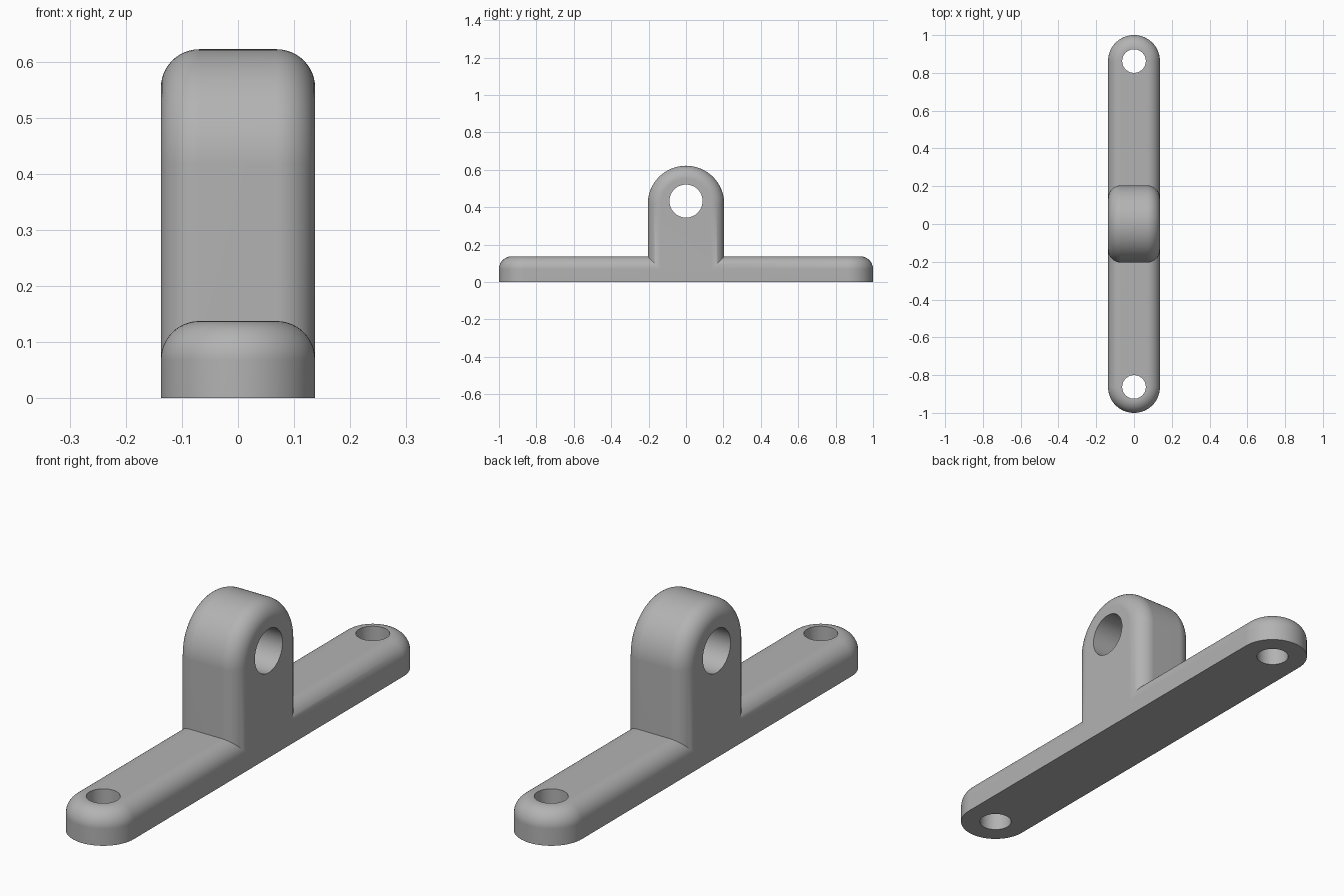
import bpy, bmesh
from math import sin, cos, pi, radians
from mathutils import Matrix

cube = bpy.data.objects.get("Cube")
if cube:
    bpy.data.objects.remove(cube, do_unlink=True)

HALF_W = 0.1375          # half width of base and lug, also base height
FILLET = 0.0688
LUG_R, LUG_Z = 0.2045, 0.4175
STEPS = 12

grey = bpy.data.materials.new("plain grey")
grey.use_nodes = True
grey.diffuse_color = (0.45, 0.45, 0.45, 1)
grey.node_tree.nodes["Principled BSDF"].inputs["Base Color"].default_value = grey.diffuse_color


def arc(cx, cy, r, start, end, n=32):
    return [(cx + r * cos(start + (end - start) * i / n),
             cy + r * sin(start + (end - start) * i / n)) for i in range(n + 1)]


def loft(name, rings):
    """Skin a stack of matching closed rings and cap both ends."""
    bm = bmesh.new()
    loops = [[bm.verts.new(p) for p in ring] for ring in rings]
    for a, b in zip(loops, loops[1:]):
        for i in range(len(a)):
            j = (i + 1) % len(a)
            bm.faces.new((a[i], a[j], b[j], b[i]))
    bm.faces.new(loops[0])
    bm.faces.new(loops[-1])
    bmesh.ops.recalc_face_normals(bm, faces=bm.faces)
    mesh = bpy.data.meshes.new(name)
    bm.to_mesh(mesh)
    bm.free()
    mesh.materials.append(grey)
    obj = bpy.data.objects.new(name, mesh)
    bpy.context.collection.objects.link(obj)
    return obj


def fillet_steps():
    """Pairs of inset and depth below the flat, from wall to flat."""
    angles = [pi / 2 * i / STEPS for i in range(STEPS + 1)]
    return [(FILLET * (1 - cos(a)), FILLET * (1 - sin(a))) for a in angles]


def base_ring(inset, z):
    r, c = HALF_W - inset, 1 - HALF_W
    return [(x, y, z) for x, y in arc(0, c, r, 0, pi) + arc(0, -c, r, pi, 2 * pi)]


def lug_ring(inset, x):
    r = LUG_R - inset
    return [(x, y, z) for y, z in [(r, 0.03)] + arc(0, LUG_Z, r, 0, pi, 48) + [(-r, 0.03)]]


def cut(target, tool, operation):
    mod = target.modifiers.new(operation.lower(), "BOOLEAN")
    mod.operation, mod.solver, mod.object = operation, "EXACT", tool
    bpy.context.view_layer.objects.active = target
    bpy.ops.object.modifier_apply(modifier=mod.name)
    bpy.data.objects.remove(tool, do_unlink=True)


def drill(target, radius, matrix):
    circle = arc(0, 0, radius, 0, 2 * pi, 48)[:-1]
    tool = loft("drill", [[(x, y, z) for x, y in circle] for z in (-0.4, 0.4)])
    tool.data.transform(matrix)
    cut(target, tool, "DIFFERENCE")


# Long base bar with round ends and a filleted top edge
steps = fillet_steps()
bracket = loft("mounting_bracket", [base_ring(0, 0)]
               + [base_ring(i, HALF_W - d) for i, d in steps])

# Upright arched lug, filleted on both sides
side = [(i, HALF_W - d) for i, d in steps]
lug = loft("lug", [lug_ring(i, -x) for i, x in reversed(side)]
           + [lug_ring(i, x) for i, x in side])
cut(bracket, lug, "UNION")

# Screw holes in the base and the cross hole in the lug
for s in (-1, 1):
    drill(bracket, 0.0625, Matrix.Translation((0, s * (1 - HALF_W), 0)))
drill(bracket, 0.0885, Matrix.Translation((0, 0, 0.433)) @ Matrix.Rotation(pi / 2, 4, "Y"))

# Smooth fillets with crisp hole rims
bpy.ops.object.select_all(action="DESELECT")
bracket.select_set(True)
bpy.context.view_layer.objects.active = bracket
bpy.ops.object.shade_smooth_by_angle(angle=radians(30))
normals = bracket.modifiers.new("flat normals", "WEIGHTED_NORMAL")
normals.keep_sharp = True
